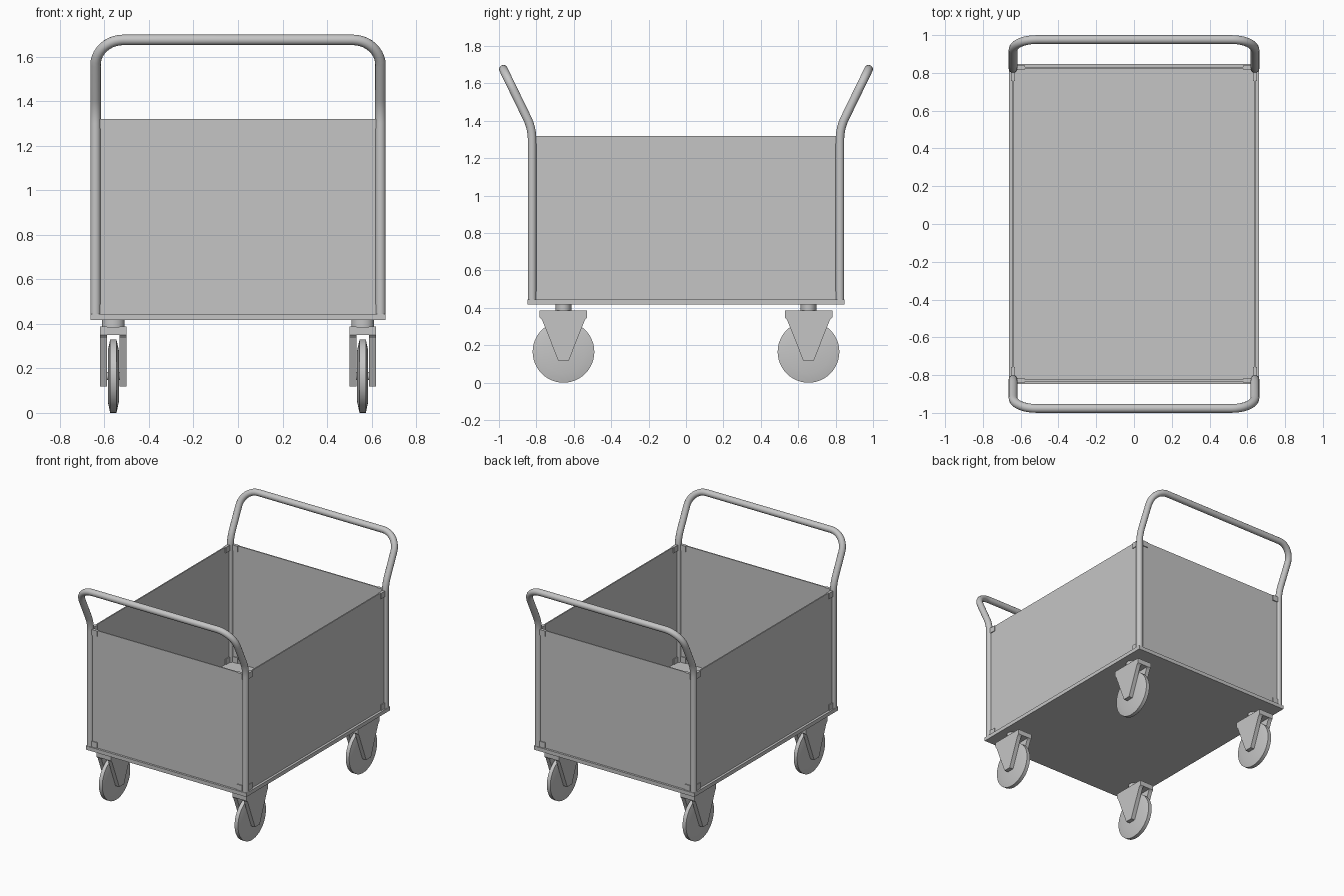
import bpy, bmesh, math
from mathutils import Vector, Matrix

cube = bpy.data.objects.get("Cube")
if cube:
    bpy.data.objects.remove(cube, do_unlink=True)

grey = bpy.data.materials.new("light_grey")
grey.use_nodes = True
colour = (0.56, 0.56, 0.56, 1)
grey.diffuse_color = colour
grey.node_tree.nodes["Principled BSDF"].inputs["Base Color"].default_value = colour


def add_mesh(name, mesh, smooth=False):
    obj = bpy.data.objects.new(name, mesh)
    bpy.context.collection.objects.link(obj)
    mesh.materials.clear()
    mesh.materials.append(grey)
    if smooth:
        bpy.ops.object.select_all(action="DESELECT")
        obj.select_set(True)
        bpy.context.view_layer.objects.active = obj
        bpy.ops.object.shade_smooth_by_angle(angle=math.radians(35))
    return obj


def finish(name, bm, smooth=False):
    bmesh.ops.recalc_face_normals(bm, faces=bm.faces)
    mesh = bpy.data.meshes.new(name)
    bm.to_mesh(mesh)
    bm.free()
    return add_mesh(name, mesh, smooth)


def box(name, centre, size):
    bm = bmesh.new()
    bmesh.ops.create_cube(bm, size=1, matrix=Matrix.LocRotScale(Vector(centre), None, Vector(size)))
    return finish(name, bm)


def cylinder(name, centre, radius, depth, along_x=False, scale=(1, 1, 1)):
    bm = bmesh.new()
    turn = Matrix.Rotation(math.pi / 2, 4, "Y") if along_x else Matrix()
    bmesh.ops.create_cone(bm, cap_ends=True, segments=32, radius1=radius, radius2=radius, depth=depth,
                          matrix=Matrix.Translation(centre) @ Matrix.Diagonal((*scale, 1)) @ turn)
    return finish(name, bm, True)


def extrude_x(name, outline, x, width):
    """Extrude a (y, z) outline across x."""
    bm = bmesh.new()
    face = bm.faces.new([bm.verts.new((x - width / 2, y, z)) for y, z in outline])
    out = bmesh.ops.extrude_face_region(bm, geom=[face])["geom"]
    bmesh.ops.translate(bm, vec=(width, 0, 0), verts=[v for v in out if isinstance(v, bmesh.types.BMVert)])
    return finish(name, bm)


def lathe_x(name, centre, profile):
    """Spin an (x, radius) profile around the x axis."""
    bm = bmesh.new()
    verts = [bm.verts.new((x, 0, r)) for x, r in profile]
    edges = [bm.edges.new(pair) for pair in zip(verts, verts[1:])]
    bmesh.ops.spin(bm, geom=verts + edges, axis=(1, 0, 0), cent=(0, 0, 0),
                   angle=math.tau, steps=48, use_duplicate=False)
    bmesh.ops.remove_doubles(bm, verts=bm.verts, dist=1e-4)
    bmesh.ops.translate(bm, vec=centre, verts=bm.verts)
    return finish(name, bm, True)


def rounded_path(corners):
    """Replace each corner by an arc; corners hold (point, tangent length)."""
    pts = [Vector(p) for p, _ in corners]
    path = [pts[0]]
    for i in range(1, len(pts) - 1):
        p, d = pts[i], corners[i][1]
        a, b = (pts[i - 1] - p).normalized(), (pts[i + 1] - p).normalized()
        c = p + (a + b).normalized() * d / math.cos(a.angle(b) / 2)
        v, w = p + a * d - c, p + b * d - c
        phi = v.angle(w)
        for k in range(11):
            t = k / 10
            path.append(c + (v * math.sin((1 - t) * phi) + w * math.sin(t * phi)) / math.sin(phi))
    return path + [pts[-1]]


def tube(name, path, radius):
    curve = bpy.data.curves.new(name, "CURVE")
    curve.dimensions = "3D"
    curve.bevel_depth = radius
    curve.bevel_resolution = 5
    curve.use_fill_caps = True
    spline = curve.splines.new("POLY")
    spline.points.add(len(path) - 1)
    for point, co in zip(spline.points, path):
        point.co = (*co, 1)
    helper = bpy.data.objects.new(name + "_path", curve)
    bpy.context.collection.objects.link(helper)
    mesh = bpy.data.meshes.new_from_object(helper.evaluated_get(bpy.context.evaluated_depsgraph_get()))
    bpy.data.objects.remove(helper, do_unlink=True)
    return add_mesh(name, mesh, True)


DECK, TOP = 0.445, 1.32
POST_X, POST_Y, TUBE_R = 0.64, 0.823, 0.0235
mid = (DECK + TOP) / 2

# Loading deck
box("deck", (0, 0, 0.431), (1.325, 1.696, 0.028))

# End handles and end panels
for s, end in ((-1, "front"), (1, "back")):
    half = [((POST_X, s * POST_Y, DECK), 0), ((POST_X, s * POST_Y, 1.36), 0.06),
            ((POST_X, s * 0.9765, 1.6755), 0.125)]
    mirrored = [((-p[0], p[1], p[2]), d) for p, d in reversed(half)]
    tube(end + "_handle", rounded_path(half + mirrored), TUBE_R)
    box(end + "_panel", (0, s * 0.828, mid), (1.25, 0.009, TOP - DECK))

# Side panels
for s, side in ((-1, "right"), (1, "left")):
    box(side + "_panel", (s * POST_X, 0, mid), (0.009, 1.61, TOP - DECK))

# Corner clamps, two on each post at both heights
for sx, side in ((-1, "right"), (1, "left")):
    for sy, end in ((-1, "front"), (1, "back")):
        for z, level in ((DECK + 0.021, "lower"), (TOP - 0.021, "upper")):
            tag = f"{end}_{side}_{level}"
            box(tag + "_end_clamp", (sx * 0.598, sy * 0.828, z), (0.044, 0.022, 0.042))
            box(tag + "_side_clamp", (sx * POST_X, sy * 0.78, z), (0.022, 0.046, 0.042))

# Casters: stem, fork and wheel
plate = [(-0.127, 0.387), (0.127, 0.387), (0.127, 0.35), (0.115, 0.337),
         (0.028, 0.118), (-0.028, 0.118), (-0.115, 0.337), (-0.127, 0.35)]
wheel = [(-0.025, 0), (-0.025, 0.115), (-0.014, 0.165), (0.014, 0.165), (0.025, 0.115), (0.025, 0)]
for sx, side in ((-1, "right"), (1, "left")):
    for sy, end in ((-1, "front"), (1, "back")):
        x, y = sx * 0.56, sy * 0.655
        tag = f"{end}_{side}_caster"
        cylinder(tag + "_stem", (x, y, 0.402), 0.05, 0.034, scale=(1, 0.84, 1))
        for k, word in ((-1, "right"), (1, "left")):
            extrude_x(f"{tag}_{word}_fork", [(y + py, pz) for py, pz in plate], x + k * 0.0435, 0.031)
        box(tag + "_fork_bridge", (x, y, 0.368), (0.057, 0.254, 0.037))
        lathe_x(tag + "_wheel", (x, y, 0.165), wheel)
        cylinder(tag + "_axle", (x, y, 0.165), 0.018, 0.1, along_x=True)
